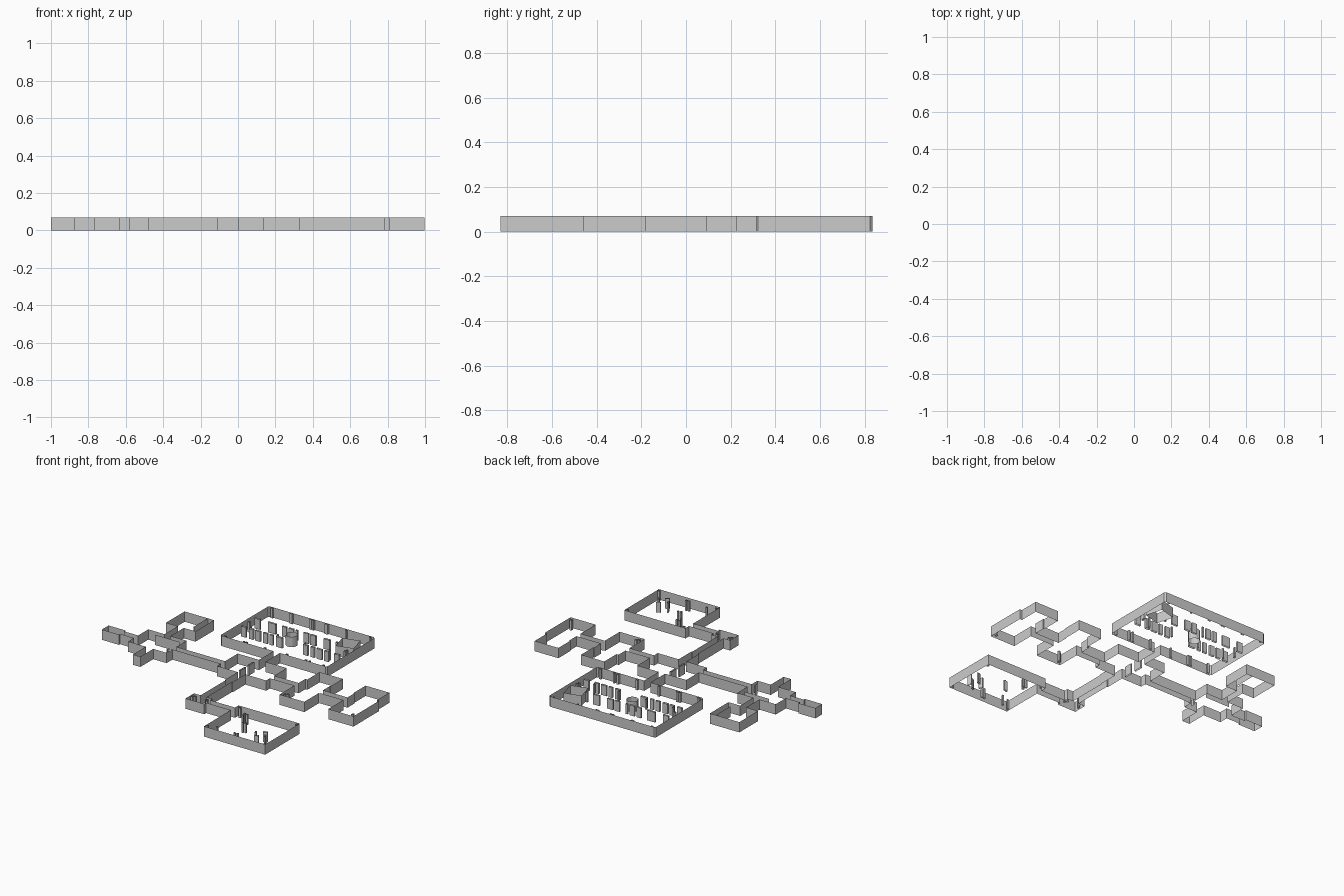
import bpy, bmesh, math

H = 0.07  # wall height of the whole floor plan


def walls(name, paths, closed=False):
    """Extrude plan polylines straight up into thin wall sheets."""
    bm = bmesh.new()
    for path in paths:
        low = [bm.verts.new((x, y, 0)) for x, y in path]
        top = [bm.verts.new((x, y, H)) for x, y in path]
        n = len(path)
        for i in range(n if closed else n - 1):
            j = (i + 1) % n
            bm.faces.new((low[i], low[j], top[j], top[i]))
    me = bpy.data.meshes.new(name)
    bm.to_mesh(me)
    bm.free()
    ob = bpy.data.objects.new(name, me)
    bpy.context.collection.objects.link(ob)
    return ob


def rect(cx, cy, w, d, deg=0):
    """Rotated rectangular outline."""
    c, s = math.cos(math.radians(deg)), math.sin(math.radians(deg))
    return [(cx + x * c - y * s, cy + x * s + y * c)
            for x, y in ((-w/2, -d/2), (w/2, -d/2), (w/2, d/2), (-w/2, d/2))]


def posts(name, spots, w=0.012, d=0.012):
    return walls(name, [rect(x, y, w, d) for x, y in spots], True)


def row(name, y, d, spans):
    return walls(name, [rect((a + b) / 2, y, b - a, d) for a, b in spans], True)


N, S = 0.021, -0.024  # sides of the east-west corridor

# Great hall with chamfered corners, open to the corridor below
walls("great_hall", [[
    (0.048, 0.313), (-0.343, 0.313), (-0.353, 0.323), (-0.353, 0.825), (-0.343, 0.835),
    (0.439, 0.835), (0.449, 0.825), (0.449, 0.323), (0.439, 0.313), (0.096, 0.313)]])
walls("north_corridor", [[(x, 0.313), (x, 0.157)] for x in (0.048, 0.096)])

# Central room: four corners between its four doorways
walls("central_room", [
    [(0.048, 0.157), (-0.112, 0.157), (-0.112, N)],
    [(-0.112, S), (-0.112, -0.064), (0.043, -0.064)],
    [(0.1, -0.064), (0.257, -0.064), (0.257, S)],
    [(0.257, N), (0.257, 0.157), (0.096, 0.157)]])
walls("central_divider", [rect(0.038, 0.085, 0.01, 0.058),
                          rect(0.038, -0.007, 0.01, 0.058)], True)
for name, a, b in (("west_corridor", -0.478, -0.112), ("east_corridor", 0.257, 0.442),
                   ("far_east_corridor", 0.63, 0.81), ("far_west_corridor", -0.872, -0.767)):
    walls(name, [[(a, y), (b, y)] for y in (N, S)])

# East rooms
walls("east_room", [
    [(0.442, N), (0.442, 0.094), (0.457, 0.094), (0.457, 0.226), (0.631, 0.226),
     (0.631, 0.094), (0.626, 0.094), (0.626, N), (0.63, N)],
    [(0.442, S), (0.442, -0.184), (0.628, -0.184), (0.628, S)]])
walls("far_east_room", [[
    (0.81, N), (0.81, 0.094), (0.803, 0.094), (0.803, 0.226), (0.981, 0.226),
    (0.981, 0.094), (0.998, 0.094), (0.998, -0.184), (0.81, -0.184), (0.81, S)]])
posts("east_room_posts", [(0.466, -0.161), (0.479, -0.15), (0.975, -0.158)], 0.013, 0.016)

# West hall with alcove, end room and north-west room
walls("west_hall", [
    [(-0.599, 0.13), (-0.478, 0.13), (-0.478, N)],
    [(-0.478, S), (-0.478, -0.086), (-0.578, -0.086), (-0.578, -0.225),
     (-0.634, -0.225), (-0.634, -0.086), (-0.767, -0.086), (-0.767, S)],
    [(-0.767, N), (-0.767, 0.13), (-0.644, 0.13)]])
walls("west_hall_screen", [[(-0.69, 0.09), (-0.503, 0.09)]])
posts("west_hall_post", [(-0.503, -0.035)], 0.005, 0.022)
walls("west_end_room", [[(-0.872, N), (-0.872, 0.036), (-1, 0.036), (-1, -0.036),
                         (-0.872, -0.036), (-0.872, S)]])
walls("northwest_passage", [[(x, 0.13), (x, 0.273)] for x in (-0.644, -0.599)])
walls("northwest_room", [[(-0.644, 0.273), (-0.733, 0.273), (-0.733, 0.473),
                          (-0.511, 0.473), (-0.511, 0.273), (-0.599, 0.273)]])
walls("northwest_partition", [rect(-0.557, 0.395, 0.004, 0.15)], True)

# South corridor, lobby and south-east room
walls("south_corridor", [
    [(0.043, -0.064), (0.043, -0.2), (0.05, -0.2), (0.05, -0.473)],
    [(0.1, -0.064), (0.1, -0.2), (0.095, -0.2), (0.095, -0.473)]])
walls("south_lobby", [
    [(0.05, -0.473), (0, -0.473), (0, -0.564), (0.14, -0.564), (0.14, -0.543)],
    [(0.095, -0.473), (0.14, -0.473), (0.14, -0.498)]])
walls("southeast_corridor", [[(0.14, y), (0.326, y)] for y in (-0.498, -0.543)])
walls("southeast_room", [[(0.326, -0.498), (0.326, -0.46), (0.787, -0.46), (0.787, -0.832),
                          (0.326, -0.832), (0.326, -0.543)]])
posts("lobby_posts", [(0.015, -0.514), (0.027, -0.502), (0.115, -0.5), (0.127, -0.514)],
      0.014, 0.014)
posts("southeast_posts", [
    (0.35, -0.478), (0.775, -0.478), (0.775, -0.817), (0.338, -0.81), (0.395, -0.788),
    (0.422, -0.533), (0.443, -0.535), (0.426, -0.557), (0.488, -0.645), (0.505, -0.639),
    (0.535, -0.8), (0.555, -0.798)])
walls("southeast_ring", [rect(x, y, 0.028, 0.01, r) for x, y, r in (
    (0.634, -0.714, 112), (0.682, -0.678, 22), (0.713, -0.727, 112), (0.668, -0.755, 30))], True)

# Great hall furnishings: rows of slabs, round pillar, turned booth, wall posts
row("slabs_north", 0.648, 0.012, [
    (-0.326, -0.283), (-0.225, -0.166), (-0.118, -0.086), (-0.07, -0.032), (-0.016, -0.003),
    (0.043, 0.08), (0.093, 0.136), (0.195, 0.241), (0.286, 0.3)])
row("slabs_south", 0.505, 0.014, [
    (-0.326, -0.289), (-0.267, -0.235), (-0.219, -0.182), (-0.16, -0.128), (-0.112, -0.086),
    (-0.064, -0.016), (0.139, 0.176), (0.198, 0.225), (0.241, 0.283), (0.3, 0.332),
    (0.374, 0.412)])
posts("slab_posts", [(x, 0.527) for x in (-0.273, -0.07, 0.139, 0.321)], 0.01, 0.012)
walls("round_pillar", [[(0.037 * math.cos(math.tau * (i + .5) / 12),
                         0.577 + 0.037 * math.sin(math.tau * (i + .5) / 12))
                        for i in range(12)]], True)
walls("turned_booth", [rect(0.358, 0.672, 0.118, 0.118, 15)], True)
row("wall_posts_north", 0.829, 0.012, [
    (-0.33, -0.316), (-0.19, -0.168), (-0.036, -0.024), (-0.018, -0.006), (0.077, 0.099),
    (0.229, 0.241), (0.41, 0.422)])
row("wall_posts_south", 0.324, 0.014, [
    (-0.33, -0.316), (-0.188, -0.176), (-0.17, -0.158), (-0.03, -0.018), (0.134, 0.147),
    (0.277, 0.29), (0.306, 0.318), (0.41, 0.422)])
posts("side_posts", [(-0.323, 0.581), (0.407, 0.57), (0.412, 0.586)], 0.012, 0.014)
